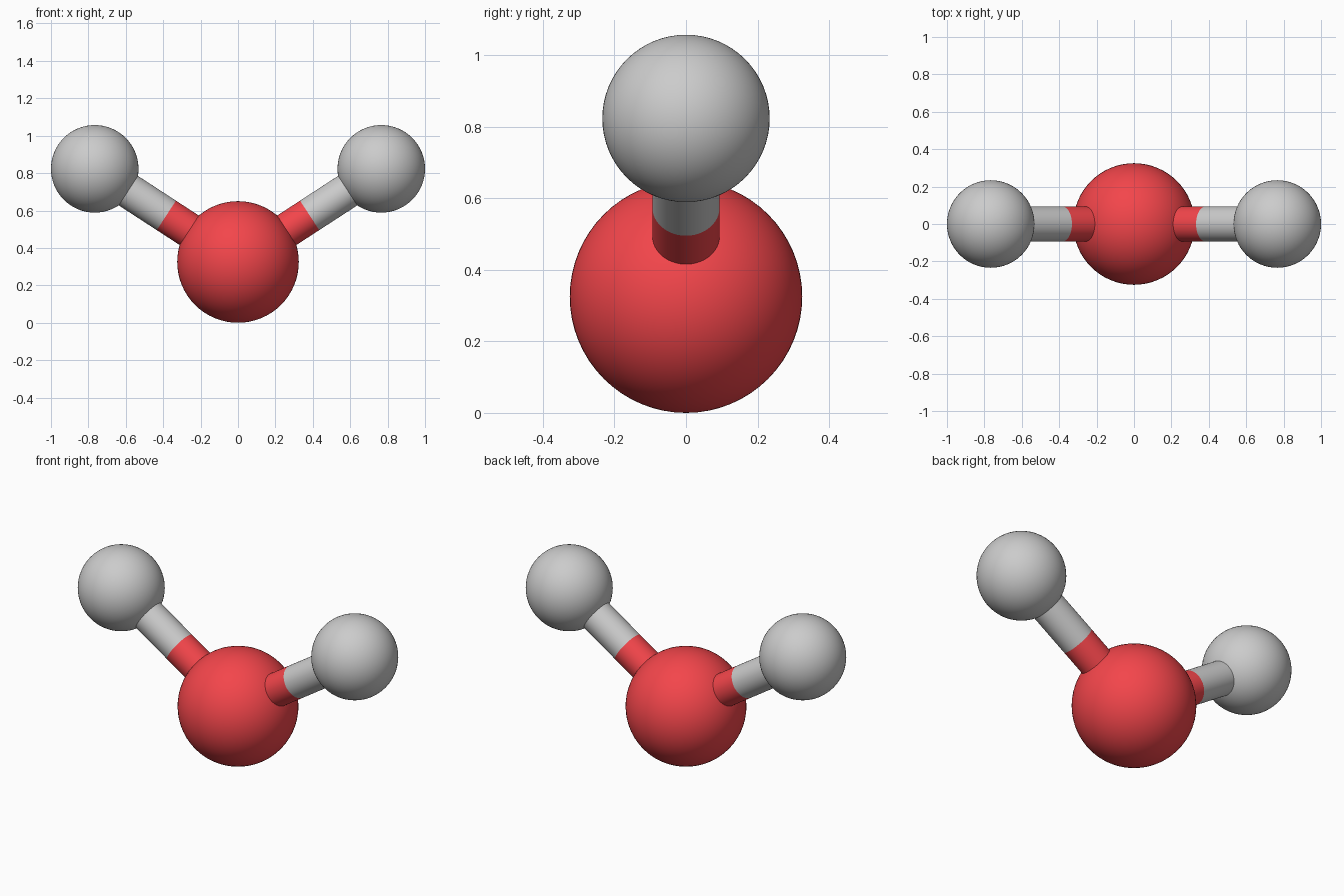
import bpy
from mathutils import Vector

if "Cube" in bpy.data.objects:
    bpy.data.objects.remove(bpy.data.objects["Cube"])

red = bpy.data.materials.new("red")
red.diffuse_color = (0.9, 0.06, 0.07, 1)
red.use_nodes = True
red.node_tree.nodes["Principled BSDF"].inputs["Base Color"].default_value = red.diffuse_color


def finish(name, mat):
    ob = bpy.context.object
    ob.name = name
    if mat:
        ob.data.materials.append(mat)
    bpy.ops.object.shade_smooth_by_angle()


def ball(name, centre, radius, mat=None):
    bpy.ops.mesh.primitive_uv_sphere_add(segments=64, ring_count=32, radius=radius, location=centre)
    finish(name, mat)


def rod(name, a, b, radius, mat=None):
    d = b - a
    bpy.ops.mesh.primitive_cylinder_add(
        vertices=48, radius=radius, depth=d.length, end_fill_type='NOTHING',
        location=(a + b) / 2, rotation=d.to_track_quat('Z', 'Y').to_euler())
    finish(name, mat)


# Central atom
centre = Vector((0, 0, 0.325))
ball("oxygen_atom", centre, 0.325, red)

# Outer atoms, each joined by a two-tone bond split halfway
for side, sx in (("left", -1), ("right", 1)):
    outer = Vector((sx * 0.766, 0, 0.823))
    middle = (centre + outer) / 2
    ball(f"hydrogen_atom_{side}", outer, 0.234)
    rod(f"bond_inner_{side}", centre, middle, 0.094, red)
    rod(f"bond_outer_{side}", middle, outer, 0.094)
